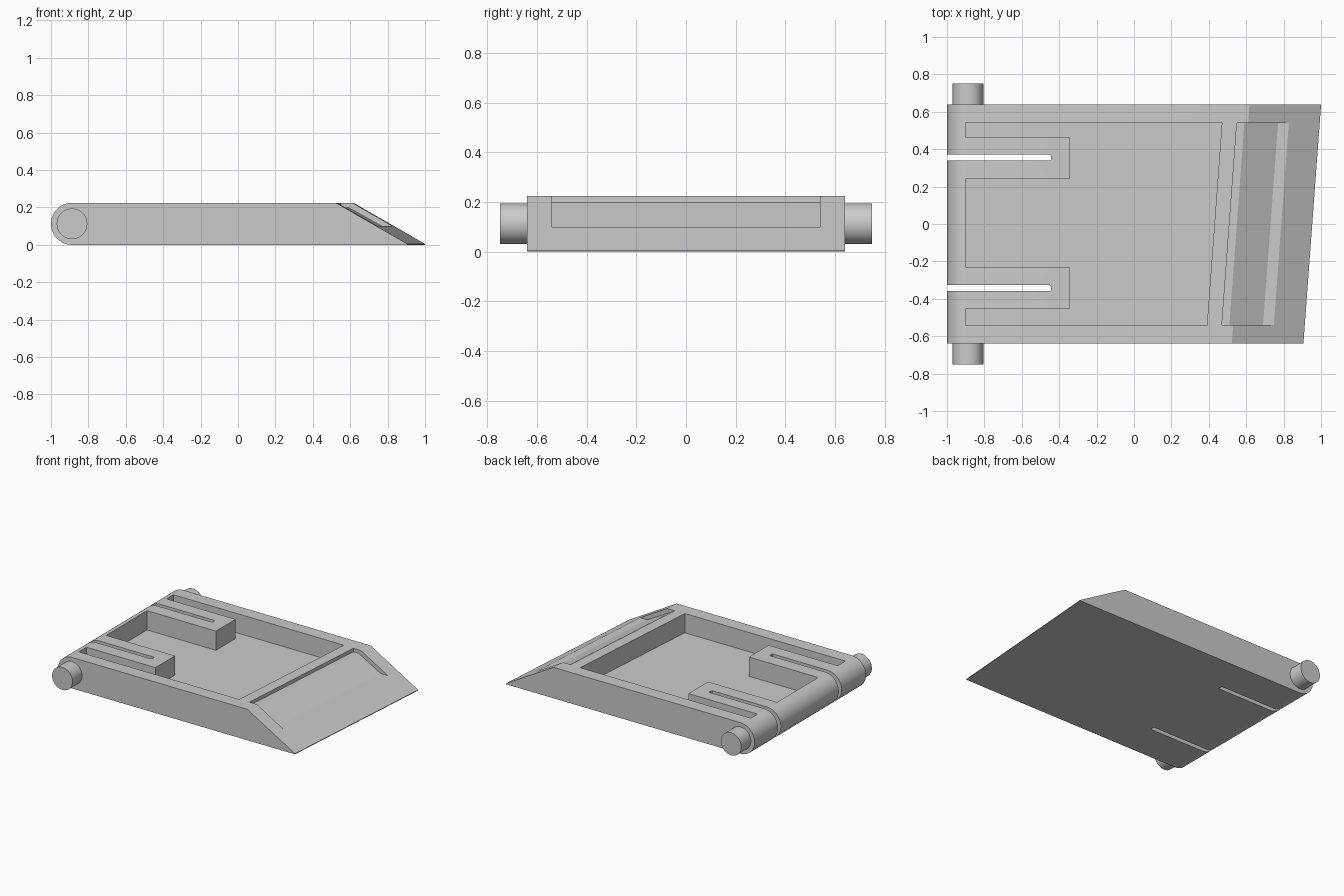
import bpy, math
from mathutils import Vector

default = bpy.data.objects.get("Cube")
if default:
    bpy.data.objects.remove(default, do_unlink=True)

grey = bpy.data.materials.new("plain grey")
grey.use_nodes = True
grey.diffuse_color = (0.6, 0.6, 0.6, 1)
grey.node_tree.nodes["Principled BSDF"].inputs["Base Color"].default_value = (0.6, 0.6, 0.6, 1)

HALF = 0.64      # half depth of the plate
H = 0.225        # plate thickness
R = H / 2        # rounded hinge end
SKEW = 0.074     # the ramp end leans along y
FLOOR = 0.085    # tray floor height


def prism(name, lower, upper):
    """Solid between two matching loops of points."""
    n = len(lower)
    faces = [tuple(range(n))[::-1], tuple(range(n, 2 * n))]
    faces += [(i, (i + 1) % n, n + (i + 1) % n, n + i) for i in range(n)]
    mesh = bpy.data.meshes.new(name)
    mesh.from_pydata([Vector(p) for p in lower + upper], [], faces)
    mesh.materials.append(grey)
    obj = bpy.data.objects.new(name, mesh)
    bpy.context.collection.objects.link(obj)
    # consistent outward normals
    import bmesh
    bm = bmesh.new()
    bm.from_mesh(mesh)
    bmesh.ops.recalc_face_normals(bm, faces=bm.faces)
    bm.to_mesh(mesh)
    bm.free()
    return obj


def side_prism(name, profile, y0, y1):
    """Extrude an x-z profile along y, skewing the points of the ramp end."""
    def ring(y):
        return [(x + (SKEW * y if x > 0 else 0), y, z) for x, z in profile]
    return prism(name, ring(y0), ring(y1))


def plan_prism(name, outline, z0, z1):
    return prism(name, [(x, y, z0) for x, y in outline], [(x, y, z1) for x, y in outline])


def cut(target, cutter):
    mod = target.modifiers.new("cut", "BOOLEAN")
    mod.operation = "DIFFERENCE"
    mod.solver = "EXACT"
    mod.object = cutter
    bpy.context.view_layer.objects.active = target
    bpy.ops.object.modifier_apply(modifier=mod.name)
    bpy.data.objects.remove(cutter, do_unlink=True)


def smooth(obj):
    bpy.ops.object.select_all(action="DESELECT")
    obj.select_set(True)
    bpy.context.view_layer.objects.active = obj
    bpy.ops.object.shade_smooth_by_angle(angle=math.radians(25))


# Plate: rounded hinge end, sloping ramp end
steps = 24
arc = [math.pi / 2 + math.pi * i / steps for i in range(steps + 1)]
profile = [(R - 1 + R * math.cos(a), R + R * math.sin(a)) for a in arc]
profile += [(0.953, 0), (0.953, 0.005), (0.57, H)]
plate = side_prism("plate", profile, -HALF, HALF)

# Tray pocket, leaving two full-height fingers on the hinge side
back, tip, rim = -0.9, -0.345, 0.543
outline = [(back, -rim), (0.43 - SKEW * rim, -rim), (0.43 + SKEW * rim, rim), (back, rim)]
for outer, inner in ((0.465, 0.24), (-0.23, -0.455)):
    outline += [(back, outer), (tip, outer), (tip, inner), (back, inner)]
cut(plate, plan_prism("pocket_cutter", outline, FLOOR, 0.4))

# Through slots splitting the fingers
for y in (0.355, -0.343):
    w, c, end = 0.016, 0.006, -0.443
    slot = [(-1.1, y - w), (end - c, y - w), (end, y - w + c),
            (end, y + w - c), (end - c, y + w), (-1.1, y + w)]
    cut(plate, plan_prism("slot_cutter", slot, -0.1, 0.4))

# Shallow stepped recess in the ramp
recess = [(0.51, 0.3), (0.51, 0.2), (0.55, 0.2), (0.73, 0.1), (1.1, 0.1), (1.1, 0.3)]
cut(plate, side_prism("recess_cutter", recess, -0.54, 0.54))
smooth(plate)

# Hinge pins
for name, side in (("front_pin", -1), ("back_pin", 1)):
    bpy.ops.mesh.primitive_cylinder_add(
        vertices=48, radius=0.082, depth=0.15,
        location=(R - 1, side * 0.675, R), rotation=(math.pi / 2, 0, 0))
    pin = bpy.context.object
    pin.name = name
    pin.data.materials.append(grey)
    smooth(pin)
